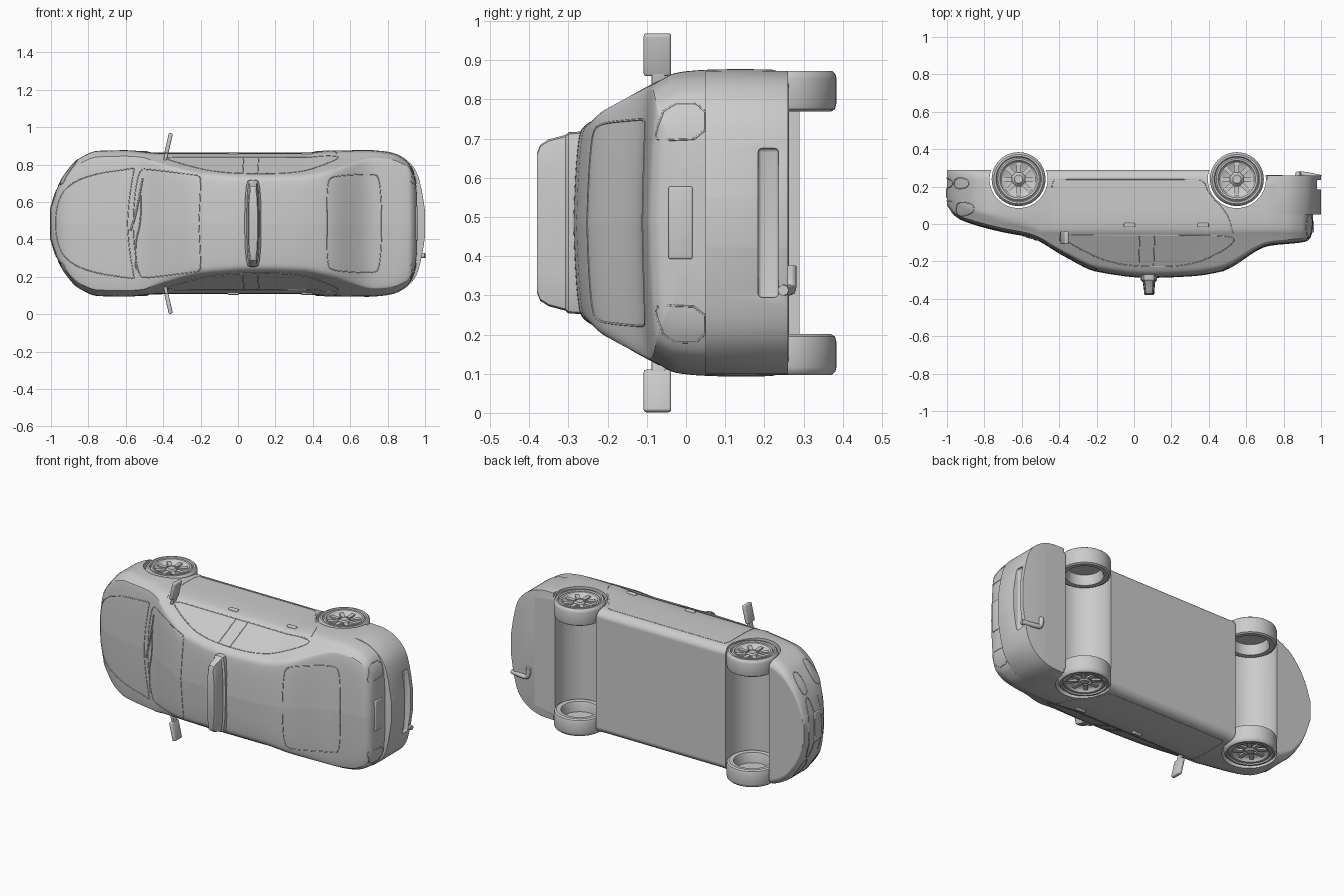
import bpy, bmesh, math
from mathutils import Vector, Matrix
from mathutils.bvhtree import BVHTree

if "Cube" in bpy.data.objects:
    bpy.data.objects.remove(bpy.data.objects["Cube"])

ZC = 0.485          # mid-plane of the car, which lies on its side
WHEELS = [(-0.617, 0.24), (0.55, 0.24)]


def curve(tab, x):
    """monotone cubic through a short table"""
    n = len(tab)
    d = [(tab[i+1][1]-tab[i][1])/(tab[i+1][0]-tab[i][0]) for i in range(n-1)]
    m = [d[0]] + [0 if a*b <= 0 else 2*a*b/(a+b) for a, b in zip(d, d[1:])] + [d[-1]]
    i = max(0, min(n-2, sum(x >= t[0] for t in tab)-1))
    h = tab[i+1][0]-tab[i][0]
    t = (x-tab[i][0])/h
    return ((2*t**3-3*t*t+1)*tab[i][1] + (t**3-2*t*t+t)*h*m[i]
            + (3*t*t-2*t**3)*tab[i+1][1] + (t**3-t*t)*h*m[i+1])


def chaikin(pts, n, closed=False):
    pts = [Vector(p) for p in pts]
    for _ in range(n):
        out = [] if closed else [pts[0]]
        for a, b in zip(pts, pts[1:] + (pts[:1] if closed else [])):
            out += [a.lerp(b, .25), a.lerp(b, .75)]
        pts = out if closed else out + [pts[-1]]
    return pts


def smooth(ob, angle=35):
    bpy.ops.object.select_all(action='DESELECT')
    ob.select_set(True)
    bpy.context.view_layer.objects.active = ob
    for m in list(ob.modifiers):
        bpy.ops.object.modifier_apply(modifier=m.name)
    bpy.ops.object.shade_smooth_by_angle(angle=math.radians(angle))
    return ob


def to_object(name, bm):
    bmesh.ops.recalc_face_normals(bm, faces=bm.faces)
    me = bpy.data.meshes.new(name)
    bm.to_mesh(me)
    ob = bpy.data.objects.new(name, me)
    bpy.context.collection.objects.link(ob)
    return ob


def loft(rings, caps=True):
    bm = bmesh.new()
    vs = [[bm.verts.new(p) for p in r] for r in rings]
    for a, b in zip(vs, vs[1:]):
        for i in range(len(a)):
            j = (i+1) % len(a)
            bm.faces.new((a[i], a[j], b[j], b[i]))
    if caps:
        bm.faces.new(vs[0])
        bm.faces.new(vs[-1])
    return bm


def box(name, loc, size, bevel=.006, rot_y=0):
    bm = bmesh.new()
    bmesh.ops.create_cube(bm, size=1)
    bm.transform(Matrix.Translation(loc) @ Matrix.Rotation(rot_y, 4, 'Y') @ Matrix.Diagonal((*size, 1)))
    ob = to_object(name, bm)
    if bevel:
        m = ob.modifiers.new('bevel', 'BEVEL')
        m.width, m.segments = bevel, 3
        smooth(ob)
    return ob


def cut(ob, cutter):
    m = ob.modifiers.new('cut', 'BOOLEAN')
    m.object, m.operation, m.solver = cutter, 'DIFFERENCE', 'EXACT'
    cutter.hide_render = True
    cutter.hide_set(True)


def tube(name, pts, r, closed=False):
    cu = bpy.data.curves.new(name, 'CURVE')
    cu.dimensions, cu.bevel_depth, cu.bevel_resolution = '3D', r, 2
    cu.use_fill_caps = True
    sp = cu.splines.new('POLY')
    sp.points.add(len(pts)-1)
    for p, q in zip(sp.points, pts):
        p.co = (*q, 1)
    sp.use_cyclic_u = closed
    ob = bpy.data.objects.new(name, cu)
    bpy.context.collection.objects.link(ob)
    return ob


# Body shell: lofted along the length
TOP = [(-1, .10), (-.96, .045), (-.91, .015), (-.72, -.04), (-.55, -.075), (-.37, -.175), (-.2, -.255),
       (.08, -.288), (.3, -.28), (.465, -.255), (.72, -.118), (.915, -.095), (.942, -.075), (.957, -.03)]
WIDTH = [(-1, .09), (-.97, .18), (-.925, .265), (-.845, .35), (-.75, .388), (-.6, .392), (-.42, .378),
         (.35, .378), (.5, .39), (.7, .392), (.82, .378), (.9, .338), (.935, .285), (.95, .23), (.957, .15)]
FLOOR = [(-1, .29), (.45, .29), (.68, .263), (1, .258)]


def section(x):
    T, W, F = curve(TOP, x), curve(WIDTH, x), curve(FLOOR, x)
    yb = max(-.06, T+.035)
    wb = W*.935
    c = wb - .52*(yb-T-.02)
    ys = max(.06, yb+.05)
    half = [(0, T), (.45*c, T+.004), (.82*c, T+.011), (c, T+.02), ((c*.75+wb*.25), T+.02+(yb-T-.02)*.25),
            (wb, yb), (W*.98, yb+.03), (W, ys), (W, .2), (W-.002, F-.03), (W-.03, F), (W-.06, F), (0, F)]
    half = chaikin(half, 2)
    ring = half + [Vector((-p.x, p.y)) for p in half[-2:0:-1]]
    return [(x, p.y, ZC+p.x) for p in ring]


N = 110
bm = loft([section(-.0215 - .9785*math.cos(math.pi*i/N)) for i in range(N+1)])
bm.normal_update()
bvh = BVHTree.FromBMesh(bm)
body = to_object('car_body', bm)

# Wheel wells cut across the whole width
for i, (x, y) in enumerate(WHEELS):
    b = bmesh.new()
    bmesh.ops.create_cone(b, cap_ends=True, segments=64, radius1=.155, radius2=.155, depth=1.4,
                          matrix=Matrix.Translation((x, y, ZC)))
    cut(body, to_object(f'wheel_well_cutter_{i}', b))
smooth(body, 40)

# Rear bumper with shallow recess
plan = chaikin([(.712, .388), (.8, .387), (.88, .36), (.955, .29), (.985, .17), (1.001, .06)], 2)
plan = plan + [Vector((p.x, -p.y)) for p in reversed(plan)]
bumper = to_object('rear_bumper', loft([[(p.x, y, ZC+p.y) for p in plan] for y in (.05, .26)]))
cut(bumper, box('bumper_recess_cutter', (1.03, .21, ZC), (.13, .052, .38), .01))
m = bumper.modifiers.new('bevel', 'BEVEL')
m.width, m.segments, m.limit_method, m.angle_limit = .012, 3, 'ANGLE', math.radians(50)
smooth(bumper)

# Panel seams projected on the shell
RAYS = {'top': (lambda a, w: (a, -2, ZC+w), (0, 1, 0)), 'side': (lambda a, y: (a, y, 3), (0, 0, -1)),
        'rear': (lambda y, w: (3, y, ZC+w), (-1, 0, 0)), 'front': (lambda y, w: (-3, y, ZC+w), (1, 0, 0))}


def seam(name, pts, axis, closed=True, twin=False, r=.0025, rounds=2):
    place, d = RAYS[axis]
    fine = chaikin(pts, rounds, closed)
    dense = []
    for a, b in zip(fine, fine[1:] + (fine[:1] if closed else [])):
        k = max(1, int((b-a).length/.02))
        dense += [a.lerp(b, i/k) for i in range(k)]
    if not closed:
        dense.append(fine[-1])
    hits = [bvh.ray_cast(Vector(place(*p)), Vector(d))[0] for p in dense]
    hits = [h for h in hits if h]
    tube(name, hits, r, closed)
    if twin:
        tube(name + '_twin', [(h.x, h.y, 2*ZC-h.z) for h in hits], r, closed)


def sym(pts):
    return pts + [(a, -w) for a, w in reversed(pts)]


seam('hood_seam', sym([(-.56, .295), (-.8, .26), (-.93, .19), (-.975, .08)]), 'top', closed=False)
seam('hood_rear_seam', sym([(-.555, .295), (-.58, .15), (-.59, .03)]), 'top', closed=False)
seam('windshield_seam', sym([(-.21, .0), (-.2, .2), (-.2, .255), (-.25, .262), (-.48, .29), (-.53, .29), (-.56, .1)]), 'top')
seam('rear_window_seam', sym([(.475, .1), (.48, .22), (.5, .25), (.6, .26), (.72, .265), (.755, .25), (.768, .1)]), 'top')
seam('side_window_seam', [(-.41, -.058), (-.3, -.13), (-.13, -.21), (.08, -.232), (.3, -.222), (.45, -.16),
                          (.535, -.1), (.535, -.065), (.3, -.06), (-.2, -.06)], 'side', twin=True)
for x in (.025, .105):
    seam('pillar_seam', [(x, -.225), (x+.005, -.065)], 'side', closed=False, twin=True)
seam('door_seam', [(-.44, -.055), (-.44, .1), (-.44, .235), (-.4, .238), (.3, .238), (.375, .235), (.4, .16),
                   (.5, .06), (.53, -.05)], 'side', closed=False, twin=True, r=.0018)
seam('tail_light_seam', [(-.08, .225), (-.07, .21), (.05, .215), (.05, .305), (-.05, .305)], 'rear', twin=True, rounds=1)
seam('headlight_seam', [(.04, .2), (.045, .29), (.07, .345), (.115, .335), (.115, .22)], 'front', twin=True)
seam('fog_light_seam', [(.19, .2), (.19, .315), (.245, .315), (.245, .2)], 'front', twin=True)
seam('front_grille_seam', sym([(.19, .18), (.245, .18)]), 'front', r=.003)
seam('lower_front_seam', sym([(.12, .17), (.125, .09)]), 'front', closed=False)
seam('wiper_left', [(-.575, -.04), (-.545, .05), (-.51, .24)], 'top', closed=False, r=.005)
seam('wiper_right', [(-.545, -.25), (-.55, -.1), (-.52, .0), (-.52, .15)], 'top', closed=False, r=.004)


# Wheels: turned tyre and rim, ring of spokes
def wheel(name, x, y, side):
    prof = [(0, .375), (.022, .377), (.03, .368), (.04, .36), (.085, .366), (.092, .372), (.1, .384), (.11, .386),
            (.117, .38), (.122, .388), (.132, .388), (.141, .38), (.144, .368), (.144, .305), (.14, .29), (.13, .284),
            (.105, .286), (.1, .3), (.095, .345), (0, .345)]
    S = 48
    rings = [[(x+max(r, .0005)*math.cos(2*math.pi*k/S), y+max(r, .0005)*math.sin(2*math.pi*k/S), ZC+side*w)
              for k in range(S)] for r, w in prof]
    b = loft(rings)
    for k in range(8):
        a = k*math.pi/4
        geo = bmesh.ops.create_cube(b, size=1)['verts']
        mat = (Matrix.Translation((x, y, ZC+side*.366)) @ Matrix.Rotation(a, 4, 'Z')
               @ Matrix.Translation((.063, 0, 0)) @ Matrix.Diagonal((.055, .024, .014, 1)))
        bmesh.ops.transform(b, matrix=mat, verts=geo)
    smooth(to_object(name, b))


for label, (x, y) in zip(('front', 'rear'), WHEELS):
    for side in (1, -1):
        wheel(f'{label}_wheel_{"right" if side > 0 else "left"}', x, y, side)

# Mirrors and door handles on both sides
for s in (1, -1):
    box('side_mirror', (-.371, -.073, ZC+s*.429), (.022, .07, .11), .007, s*math.radians(13))
    box('mirror_stalk', (-.385, -.07, ZC+s*.36), (.018, .035, .06), .004, s*math.radians(13))
    for x in (-.025, .37):
        box('door_handle', (x, -.006, ZC+s*.373), (.06, .022, .018), .006)


# Roof sign: tapered lamp on a base
def slab(y, x0, x1, w):
    o = chaikin([(x0, -w), (x0, w), ((x0+x1)/2, w+.012), (x1, w), (x1, -w), ((x0+x1)/2, -w-.012)], 2, True)
    return [(p.x, y, ZC+p.y) for p in o]


smooth(to_object('roof_sign', loft([slab(-.25, .036, .124, .225), slab(-.3, .036, .124, .222),
       slab(-.308, .046, .114, .215), slab(-.35, .052, .11, .204), slab(-.372, .053, .109, .19), slab(-.38, .058, .104, .17)])))

# Number plates
box('rear_plate', (.956, -.014, ZC), (.014, .062, .185), .005)
box('front_plate', (-.998, .165, ZC), (.014, .05, .18), .005)

# Exhaust pipe
pipe = chaikin([(1.0, .248, ZC-.172), (.92, .265, ZC-.172), (.88, .268, ZC-.17), (.875, .268, ZC-.11)], 3)
tube('exhaust_pipe', pipe, .014)
